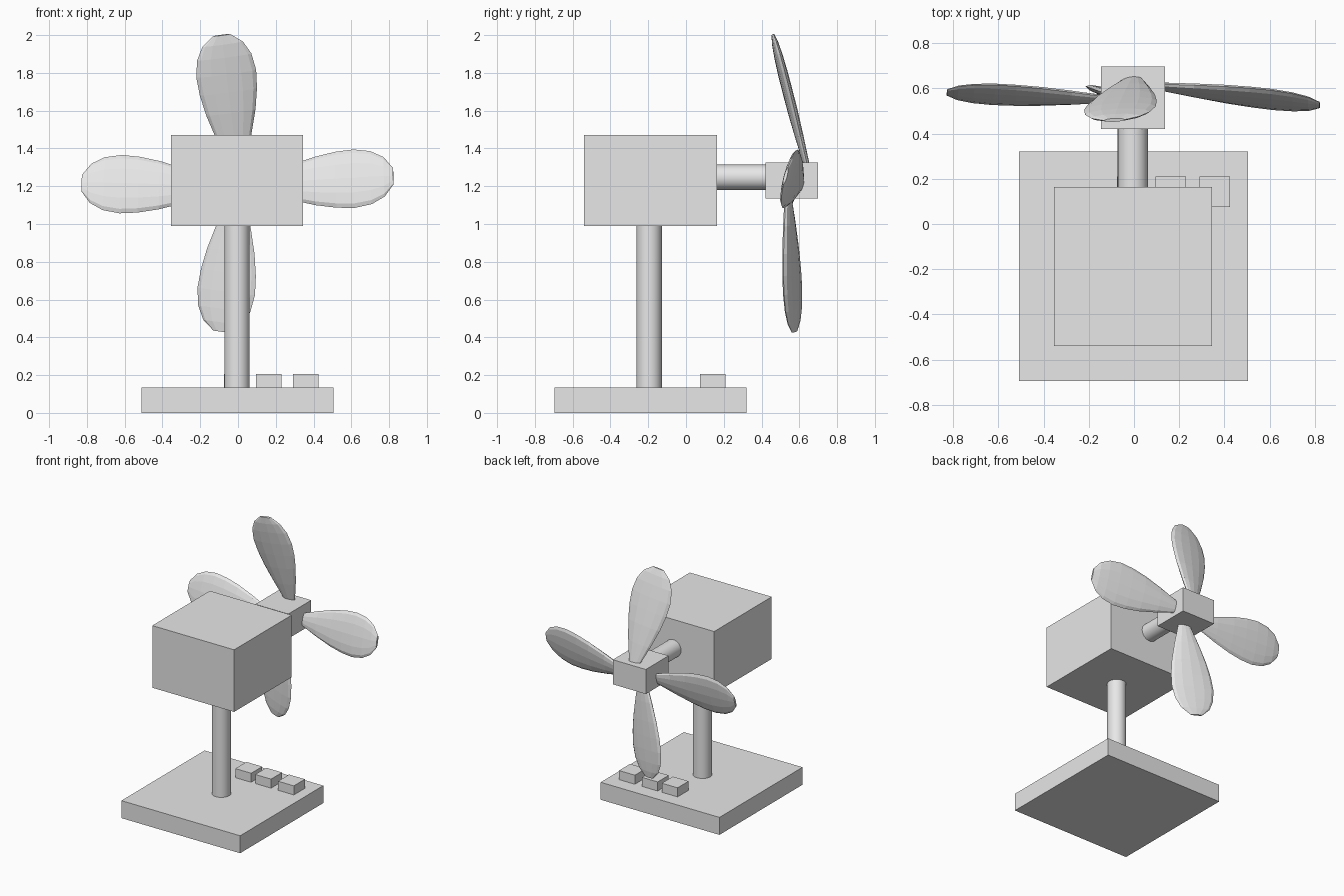
import bpy, bmesh, math
from mathutils import Vector

if "Cube" in bpy.data.objects:
    bpy.data.objects.remove(bpy.data.objects["Cube"], do_unlink=True)

grey = bpy.data.materials.new("plain grey")
grey.use_nodes = True
grey.diffuse_color = (0.8, 0.8, 0.8, 1)
grey.node_tree.nodes["Principled BSDF"].inputs["Base Color"].default_value = (0.8, 0.8, 0.8, 1)


def box(name, low, high):
    low, high = Vector(low), Vector(high)
    bpy.ops.mesh.primitive_cube_add(size=1, location=(low + high) / 2)
    obj = bpy.context.object
    obj.name = name
    obj.scale = high - low
    obj.data.materials.append(grey)


def rod(name, start, end, radius):
    start, end = Vector(start), Vector(end)
    axis = end - start
    bpy.ops.mesh.primitive_cylinder_add(vertices=32, radius=radius, depth=axis.length,
                                        location=(start + end) / 2)
    obj = bpy.context.object
    obj.name = name
    obj.rotation_euler = axis.to_track_quat("Z", "Y").to_euler()
    obj.data.materials.append(grey)
    bpy.ops.object.shade_smooth_by_angle()


# Blade outline: (position along blade, half width, half thickness)
OUTLINE = [(-0.08, 0.03, 0.012), (0, 0.045, 0.016), (0.2, 0.092, 0.022),
           (0.4, 0.132, 0.025), (0.56, 0.153, 0.025), (0.7, 0.16, 0.024),
           (0.83, 0.145, 0.021), (0.93, 0.108, 0.016), (1, 0.045, 0.008)]
SIDES = 12


def blade(name, root, tip, chord):
    """Flattened paddle lofted from root to tip, its width along chord."""
    root, tip, chord = Vector(root), Vector(tip), Vector(chord)
    axis = tip - root
    along = axis.normalized()
    wide = (chord - along * chord.dot(along)).normalized()
    thick = along.cross(wide)
    bm = bmesh.new()
    rings = []
    for t, w, d in OUTLINE:
        rings.append([bm.verts.new(root + axis * t
                                   + wide * w * math.cos(math.tau * i / SIDES)
                                   + thick * d * math.sin(math.tau * i / SIDES))
                      for i in range(SIDES)])
    for a, b in zip(rings, rings[1:]):
        for i in range(SIDES):
            j = (i + 1) % SIDES
            bm.faces.new((a[i], a[j], b[j], b[i]))
    bm.faces.new(rings[0][::-1])
    bm.faces.new(rings[-1])
    bmesh.ops.recalc_face_normals(bm, faces=bm.faces)
    mesh = bpy.data.meshes.new(name)
    bm.to_mesh(mesh)
    bm.free()
    mesh.materials.append(grey)
    bpy.context.collection.objects.link(bpy.data.objects.new(name, mesh))


# Stand
box("base", (-0.51, -0.695, 0), (0.505, 0.32, 0.135))
rod("pole", (-0.005, -0.195, 0.13), (-0.005, -0.195, 1.0), 0.067)
for i, x in enumerate((-0.075, 0.095, 0.29)):
    box(f"button_{i + 1}", (x, 0.075, 0.13), (x + 0.135, 0.21, 0.205))

# Motor and hub
box("motor_housing", (-0.355, -0.54, 0.99), (0.345, 0.163, 1.47))
rod("shaft", (-0.005, 0.15, 1.247), (-0.005, 0.43, 1.247), 0.067)
box("hub", (-0.145, 0.42, 1.135), (0.137, 0.698, 1.325))

# Blades, each with its own pitch
blade("top_blade", (-0.005, 0.637, 1.32), (-0.087, 0.46, 2.0), (1, 0.08, 0))
blade("bottom_blade", (-0.005, 0.54, 1.14), (-0.087, 0.575, 0.43), (1, -0.3, 0))
blade("left_blade", (0.13, 0.607, 1.21), (0.822, 0.527, 1.253), (0, 0.26, 1))
blade("right_blade", (-0.14, 0.553, 1.197), (-0.828, 0.583, 1.217), (0, 0.27, 1))
